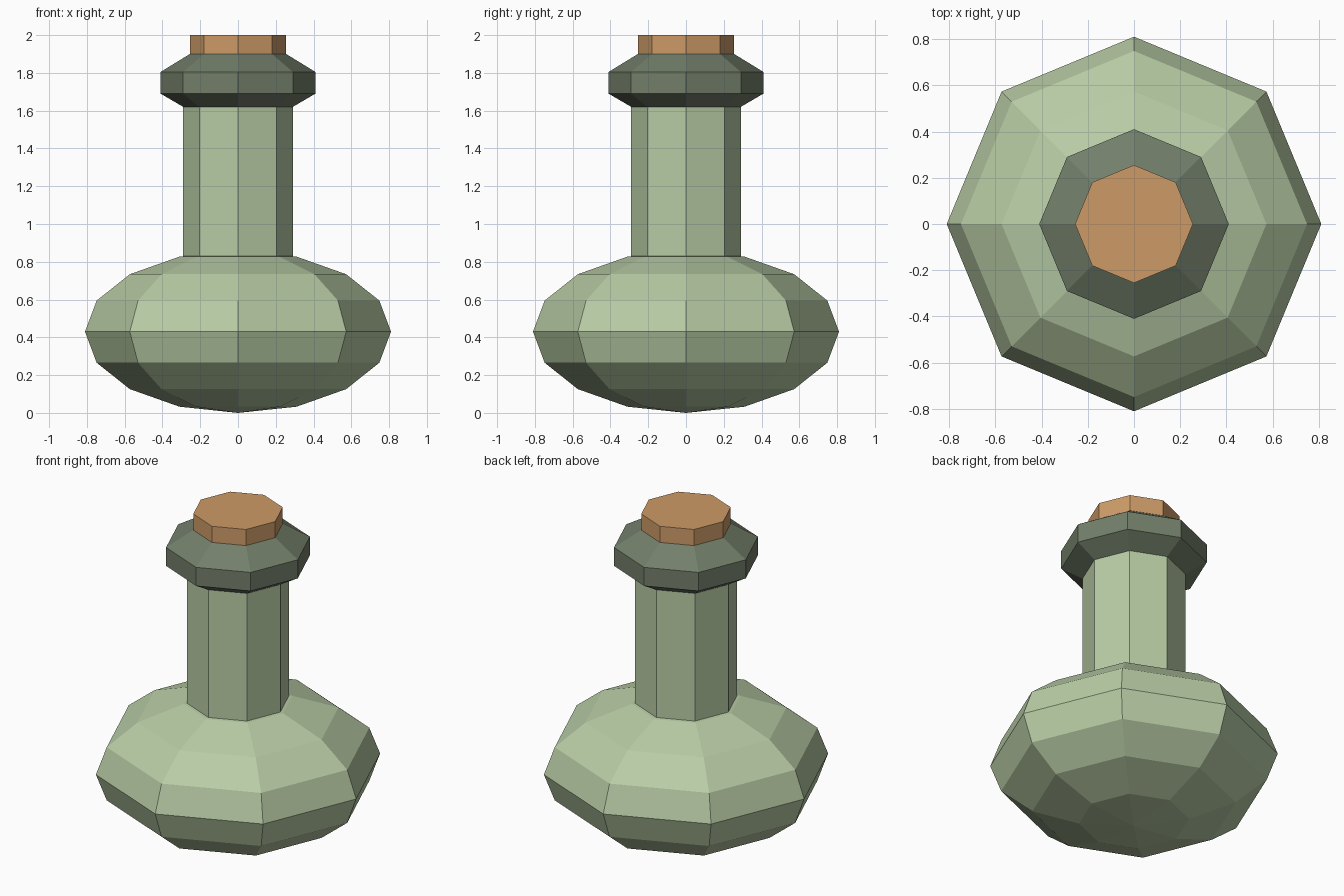
import bpy, bmesh, math

if "Cube" in bpy.data.objects:
    bpy.data.objects.remove(bpy.data.objects["Cube"])

SIDES = 8


def srgb(r, g, b):
    """8-bit sRGB to linear colour."""
    def lin(c):
        c /= 255
        return c / 12.92 if c <= 0.04045 else ((c + 0.055) / 1.055) ** 2.4
    return (lin(r), lin(g), lin(b), 1.0)


def material(name, rgb):
    m = bpy.data.materials.new(name)
    m.diffuse_color = srgb(*rgb)
    m.use_nodes = True
    m.node_tree.nodes["Principled BSDF"].inputs["Base Color"].default_value = m.diffuse_color
    return m


def lathe(name, profile, mat):
    """Closed eight-sided solid from (radius, z) points, bottom to top."""
    bm = bmesh.new()
    rings = []
    for r, z in profile:
        if r == 0:
            rings.append([bm.verts.new((0, 0, z))] * SIDES)
        else:
            rings.append([bm.verts.new((r * math.cos(i * math.tau / SIDES),
                                        r * math.sin(i * math.tau / SIDES), z))
                          for i in range(SIDES)])
    for low, high in zip(rings, rings[1:]):
        for i in range(SIDES):
            j = (i + 1) % SIDES
            corners = list(dict.fromkeys((low[i], low[j], high[j], high[i])))
            bm.faces.new(corners)
    if profile[0][0] > 0:
        bm.faces.new(rings[0][::-1])
    if profile[-1][0] > 0:
        bm.faces.new(rings[-1])
    bmesh.ops.recalc_face_normals(bm, faces=bm.faces)
    me = bpy.data.meshes.new(name)
    bm.to_mesh(me)
    bm.free()
    me.materials.append(mat)
    ob = bpy.data.objects.new(name, me)
    bpy.context.collection.objects.link(ob)
    return ob


glass = material("pale green glass", (184, 204, 165))
dark = material("dark green glass", (115, 127, 106))
cork = material("cork brown", (205, 155, 103))

# Squashed round body, a low-poly sphere profile
body = [(0 if k in (0, 8) else 0.81 * math.sin(k * math.pi / 8),
         0.43 - 0.43 * math.cos(k * math.pi / 8)) for k in range(9)]
lathe("flask_body", body, glass)

# Straight neck
lathe("flask_neck", [(0.29, 0.80), (0.29, 1.63)], glass)

# Bevelled collar
lathe("flask_collar", [(0.29, 1.62), (0.41, 1.69), (0.41, 1.805), (0.255, 1.90)], dark)

# Stopper
lathe("cork_stopper", [(0.255, 1.89), (0.255, 2.0)], cork)
